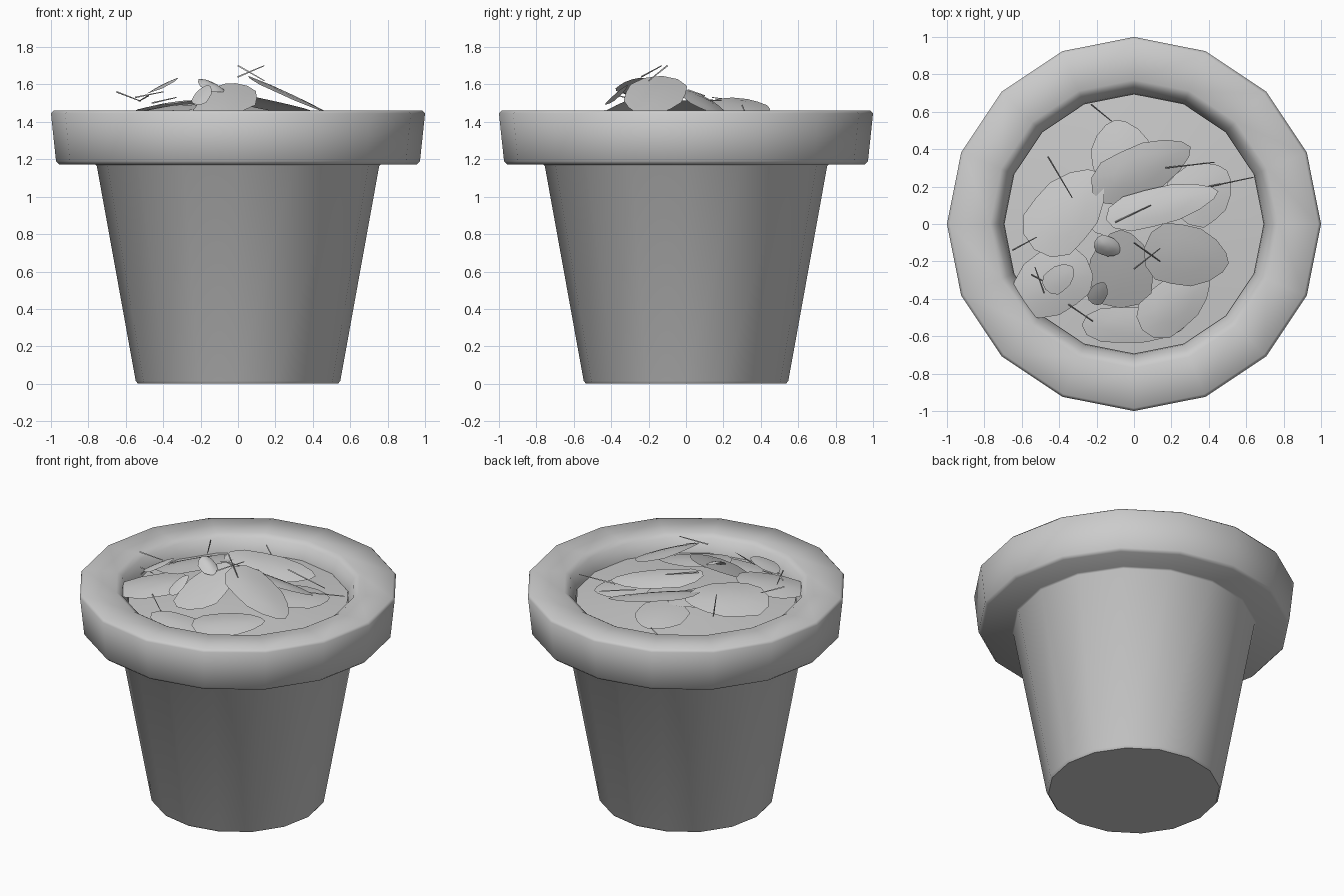
import bpy, bmesh, math
from mathutils import Vector

if "Cube" in bpy.data.objects:
    bpy.data.objects.remove(bpy.data.objects["Cube"])

grey = bpy.data.materials.new("plain grey")
grey.diffuse_color = (0.6, 0.6, 0.6, 1)
grey.use_nodes = True
grey.node_tree.nodes["Principled BSDF"].inputs["Base Color"].default_value = grey.diffuse_color


def make_object(name, bm, smooth=None):
    mesh = bpy.data.meshes.new(name)
    bm.to_mesh(mesh)
    bm.free()
    obj = bpy.data.objects.new(name, mesh)
    bpy.context.collection.objects.link(obj)
    mesh.materials.append(grey)
    if smooth:
        bpy.ops.object.select_all(action='DESELECT')
        obj.select_set(True)
        bpy.context.view_layer.objects.active = obj
        bpy.ops.object.shade_smooth_by_angle(angle=math.radians(smooth))
    return obj


def lathe(profile, sides=16, cap_start=False, cap_end=False):
    bm = bmesh.new()
    rings = []
    for r, z in profile:
        rings.append([bm.verts.new((r * math.cos(2 * math.pi * i / sides),
                                    r * math.sin(2 * math.pi * i / sides), z))
                      for i in range(sides)])
    for a, b in zip(rings, rings[1:]):
        for i in range(sides):
            j = (i + 1) % sides
            bm.faces.new((a[i], a[j], b[j], b[i]))
    if cap_start:
        bm.faces.new(rings[0][::-1])
    if cap_end:
        bm.faces.new(rings[-1])
    return bm


# Pot: tapered body, overhanging rim and the inside wall
make_object("pot", lathe([
    (0.535, 0.0), (0.547, 0.015), (0.755, 1.165), (0.765, 1.175),
    (0.955, 1.172), (0.973, 1.19), (1.0, 1.445), (0.985, 1.462),
    (0.77, 1.462), (0.735, 1.44), (0.70, 1.36), (0.69, 1.30)],
    cap_start=True), 50)

# Soil: low mound inside the pot
make_object("soil", lathe([(0.695, 1.355), (0.35, 1.385), (0.1, 1.40)],
                          cap_end=True), 40)


def leaf(name, x, y, z, heading, length, width, slope_x, slope_y, curl):
    """Pointed leaf blade on a sloping plane, drooping at its edges."""
    bm = bmesh.new()
    a = math.radians(heading)
    n = 14

    def point(u, v):
        dx = u * math.cos(a) - v * math.sin(a)
        dy = u * math.sin(a) + v * math.cos(a)
        fall = curl * (4 * v * v / width ** 2 + 2 * u * u / length ** 2)
        return bm.verts.new((x + dx, y + dy,
                             z + slope_x * dx + slope_y * dy - fall))

    rings = []
    for s in (1.0, 0.55):
        ring = []
        for i in range(n):
            t = 2 * math.pi * i / n
            u = 0.5 * length * math.cos(t) * s
            v = 0.5 * width * math.sin(t) * (1 - 0.25 * math.cos(t)) * s
            if i % 3 == 1:          # slightly ragged edge
                v *= 0.92
            ring.append(point(u, v))
        rings.append(ring)
    outer, inner = rings
    mid = point(0, 0)
    for i in range(n):
        j = (i + 1) % n
        bm.faces.new((outer[i], outer[j], inner[j], inner[i]))
        bm.faces.new((inner[i], inner[j], mid))
    make_object(name, bm, 40)


# Leaves: x, y, z, heading, length, width, slope x, slope y, curl
leaves = [
    (-0.07, 0.38, 1.42, 100, 0.36, 0.34, 0.05, -0.10, 0.02),
    (0.04, 0.29, 1.49, 25, 0.58, 0.28, -0.22, 0.12, 0.02),
    (0.36, 0.17, 1.42, 40, 0.36, 0.34, -0.10, -0.05, 0.02),
    (0.15, 0.10, 1.51, 14, 0.62, 0.21, -0.15, -0.28, 0.02),
    (0.28, -0.17, 1.55, -10, 0.46, 0.34, -0.46, 0.05, 0.02),
    (-0.07, -0.24, 1.53, 90, 0.42, 0.36, 0.20, 0.40, 0.02),
    (-0.36, 0.07, 1.50, 50, 0.54, 0.36, 0.22, -0.10, 0.03),
    (-0.45, -0.32, 1.47, 215, 0.48, 0.36, 0.15, 0.10, 0.03),
    (0.22, -0.42, 1.42, 40, 0.46, 0.28, -0.05, 0.10, 0.02),
    (0.0, -0.54, 1.39, 0, 0.56, 0.20, -0.03, 0.08, 0.01),
    (-0.12, 0.10, 1.44, 60, 0.34, 0.24, 0.05, -0.05, 0.01),
    (-0.40, -0.29, 1.60, 40, 0.19, 0.14, 0.45, 0.10, 0.01),
    (-0.19, -0.37, 1.55, 60, 0.13, 0.10, 0.30, 0.75, 0.01),
    (-0.14, -0.12, 1.61, -20, 0.15, 0.11, -0.35, 0.40, 0.03),
]
for k, row in enumerate(leaves):
    leaf(f"leaf_{k + 1}", *row)

# Stems: thin three-sided stalks between two points
stems = [
    (-0.23, 0.64, 1.42, -0.12, 0.55, 1.40),
    (-0.46, 0.36, 1.50, -0.33, 0.14, 1.53),
    (0.17, 0.30, 1.49, 0.43, 0.33, 1.42),
    (0.40, 0.20, 1.43, 0.64, 0.25, 1.45),
    (-0.65, -0.14, 1.56, -0.52, -0.07, 1.51),
    (-0.55, -0.27, 1.53, -0.40, -0.35, 1.56),
    (-0.48, -0.37, 1.54, -0.53, -0.23, 1.51),
    (0.0, -0.24, 1.64, 0.14, -0.13, 1.70),
    (0.0, -0.10, 1.70, 0.14, -0.20, 1.62),
    (-0.10, 0.01, 1.57, 0.09, 0.10, 1.54),
    (-0.35, -0.43, 1.46, -0.22, -0.52, 1.41),
]
bm = bmesh.new()
for x1, y1, z1, x2, y2, z2 in stems:
    p, q = Vector((x1, y1, z1)), Vector((x2, y2, z2))
    d = q - p
    turn = d.to_track_quat('Z', 'Y').to_matrix().to_4x4()
    turn.translation = (p + q) / 2
    bmesh.ops.create_cone(bm, cap_ends=True, segments=3, radius1=0.005,
                          radius2=0.003, depth=d.length, matrix=turn)
make_object("leaf_stems", bm)
